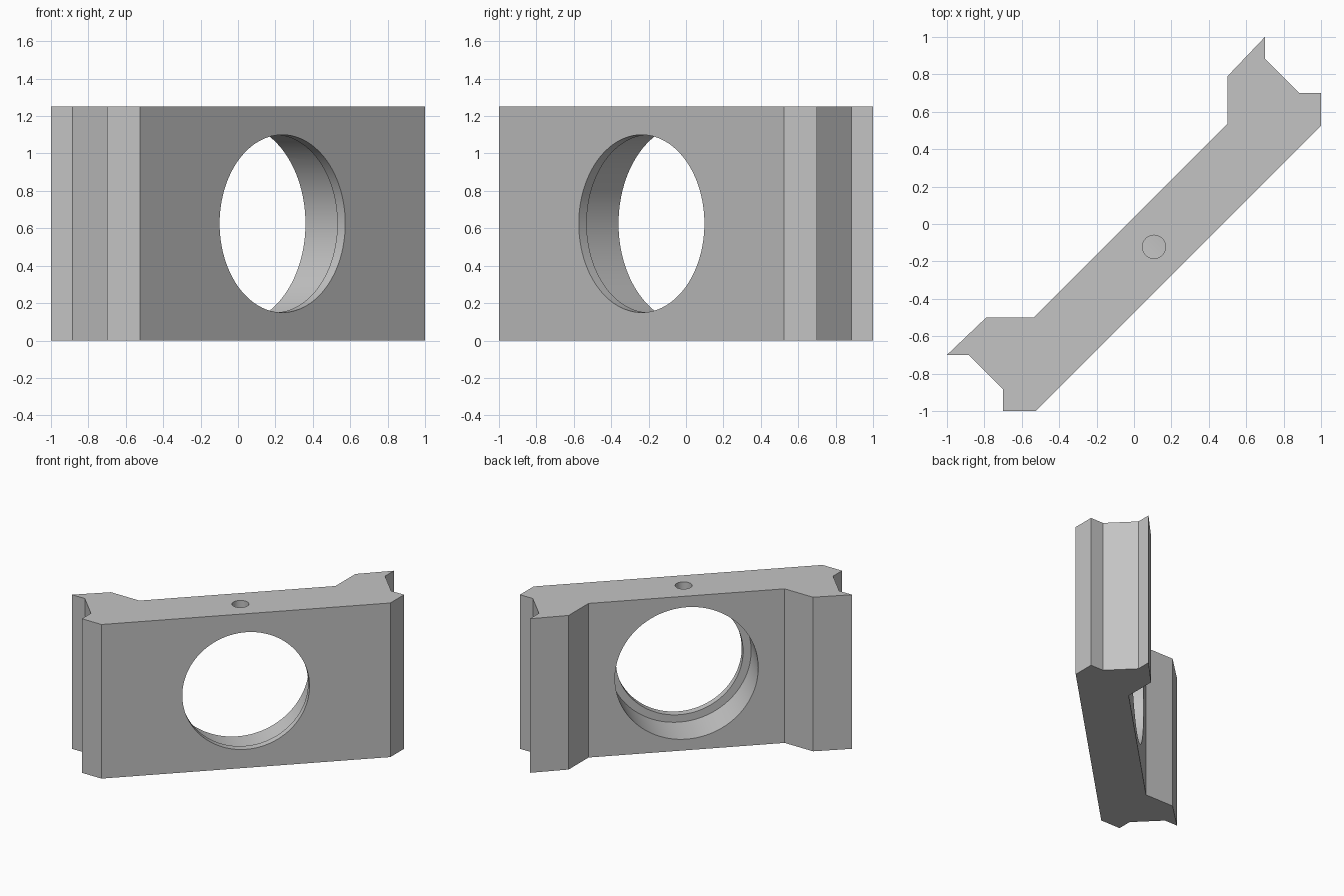
import bpy
import bmesh
import math
from mathutils import Vector

if "Cube" in bpy.data.objects:
    bpy.data.objects.remove(bpy.data.objects["Cube"], do_unlink=True)

HEIGHT = 1.25
BORE_FRONT = Vector((0.2375, -0.2375, HEIGHT / 2))   # bore centre on the front face
AXIS = Vector((-1, 1, 0)).normalized()               # bore direction, front to back

grey = bpy.data.materials.new("light_grey")
grey.use_nodes = True
colour = (0.55, 0.55, 0.55, 1)
grey.diffuse_color = colour
grey.node_tree.nodes["Principled BSDF"].inputs["Base Color"].default_value = colour


def cutter(name, start, direction, length, radius, sides=96):
    """Hidden cylinder running from start along direction."""
    bpy.ops.mesh.primitive_cylinder_add(
        vertices=sides, radius=radius, depth=length,
        location=start + direction * length / 2,
        rotation=direction.to_track_quat("Z", "Y").to_euler())
    obj = bpy.context.object
    obj.name = name
    obj.data.materials.append(grey)
    obj.hide_render = True
    return obj


# Plate outline: one end, then its mirror across the line y = -x
end = [(-0.535, -0.5), (-0.79, -0.5), (-1, -0.7), (-0.885, -0.7),
       (-0.7, -0.885), (-0.7, -1), (-0.525, -1)]
outline = end + [(-y, -x) for x, y in reversed(end)]

bm = bmesh.new()
base = bm.faces.new([bm.verts.new((x, y, 0)) for x, y in outline])
top = bmesh.ops.extrude_face_region(bm, geom=[base])["geom"]
bmesh.ops.translate(bm, vec=(0, 0, HEIGHT),
                    verts=[g for g in top if isinstance(g, bmesh.types.BMVert)])
bmesh.ops.recalc_face_normals(bm, faces=bm.faces)
mesh = bpy.data.meshes.new("notched_plate")
bm.to_mesh(mesh)
bm.free()
mesh.materials.append(grey)
plate = bpy.data.objects.new("notched_plate", mesh)
bpy.context.collection.objects.link(plate)

# Stepped bore through the plate and a small screw hole from the top into it
cutters = [
    cutter("narrow_bore_cutter", BORE_FRONT - AXIS * 0.2, AXIS, 0.8, 0.475),
    cutter("wide_bore_cutter", BORE_FRONT + AXIS * 0.06, AXIS, 0.6, 0.535),
    cutter("screw_hole_cutter", Vector((0.107, -0.122, 0.9)), Vector((0, 0, 1)), 0.5, 0.062, 48),
]
bpy.ops.object.select_all(action="DESELECT")
plate.select_set(True)
bpy.context.view_layer.objects.active = plate
for c in cutters:
    mod = plate.modifiers.new(c.name, "BOOLEAN")
    mod.operation = "DIFFERENCE"
    mod.solver = "EXACT"
    mod.object = c
    bpy.ops.object.modifier_apply(modifier=mod.name)
for c in cutters:
    bpy.data.objects.remove(c, do_unlink=True)

bpy.ops.object.shade_smooth_by_angle(angle=math.radians(30))
